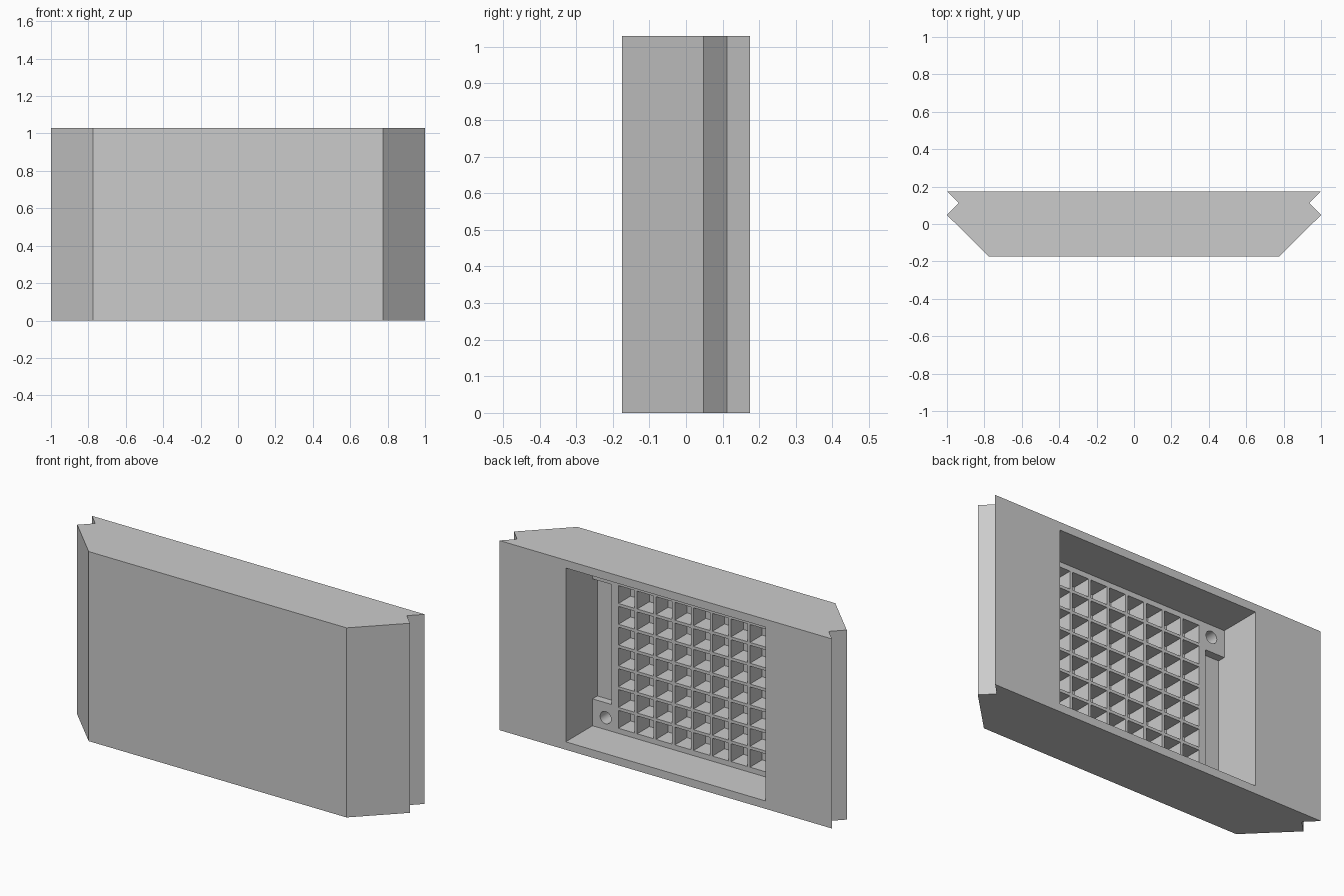
import bpy, bmesh
from mathutils import Matrix

if "Cube" in bpy.data.objects:
    bpy.data.objects.remove(bpy.data.objects["Cube"])

H = 1.03            # panel height
BACK = 0.175        # y of the back face
FLOOR = -0.054      # y of the pocket floor (grid tops)
SLOT = -0.096       # y of the side slot floors
CELL_END = -0.158   # y of the cell floors
ZC = H / 2


def box(bm, x0, x1, y0, y1, z0, z1):
    size = Matrix.Diagonal((x1 - x0, y1 - y0, z1 - z0, 1))
    mid = Matrix.Translation(((x0 + x1) / 2, (y0 + y1) / 2, (z0 + z1) / 2))
    bmesh.ops.create_cube(bm, size=1, matrix=mid @ size)


def to_object(bm, name):
    bmesh.ops.recalc_face_normals(bm, faces=bm.faces)
    mesh = bpy.data.meshes.new(name)
    bm.to_mesh(mesh)
    bm.free()
    obj = bpy.data.objects.new(name, mesh)
    bpy.context.collection.objects.link(obj)
    return obj


def cut(target, bm, name):
    cutter = to_object(bm, name)
    cutter.hide_render = True
    mod = target.modifiers.new(name, 'BOOLEAN')
    mod.operation = 'DIFFERENCE'
    mod.solver = 'EXACT'
    mod.object = cutter
    bpy.context.view_layer.objects.active = target
    bpy.ops.object.modifier_apply(modifier=mod.name)
    bpy.data.objects.remove(cutter)


# Panel body: bevelled front, V notch along each end
half = [(0.775, -0.175), (1, 0.048), (0.937, 0.112), (1, BACK)]
profile = half + [(-x, y) for x, y in reversed(half)]
bm = bmesh.new()
face = bm.faces.new([bm.verts.new((x, y, 0)) for x, y in profile])
top = bmesh.ops.extrude_face_region(bm, geom=[face])['geom']
bmesh.ops.translate(bm, vec=(0, 0, H), verts=[v for v in top if isinstance(v, bmesh.types.BMVert)])
panel = to_object(bm, "panel")

# Rectangular pocket in the back
bm = bmesh.new()
box(bm, -0.6, 0.6, FLOOR, BACK + 0.1, 0.043, H - 0.043)
cut(panel, bm, "pocket_cutter")

# Side slots between the corner posts
bm = bmesh.new()
for s in (-1, 1):
    xa, xb = sorted((s * 0.485, s * 0.6))
    box(bm, xa, xb, SLOT, FLOOR + 0.05, 0.189, H - 0.189)
cut(panel, bm, "slot_cutter")

# 8 x 8 grid of square cells and a round hole in each corner post
bm = bmesh.new()
pitch, r = 0.113, 0.0485
for i in range(8):
    for j in range(8):
        x, z = (i - 3.5) * pitch, ZC + (j - 3.5) * pitch
        box(bm, x - r, x + r, CELL_END, FLOOR + 0.05, z - r, z + r)
for sx in (-1, 1):
    for sz in (-1, 1):
        place = Matrix.Translation((sx * 0.521, -0.05, ZC + sz * 0.407)) @ Matrix.Rotation(1.5707963, 4, 'X')
        bmesh.ops.create_cone(bm, cap_ends=True, segments=32, radius1=0.033, radius2=0.033,
                              depth=0.2, matrix=place)
cut(panel, bm, "cell_cutter")

# Smooth only the round hole walls
bpy.ops.object.select_all(action='DESELECT')
panel.select_set(True)
bpy.context.view_layer.objects.active = panel
bpy.ops.object.shade_smooth_by_angle(angle=0.5)
